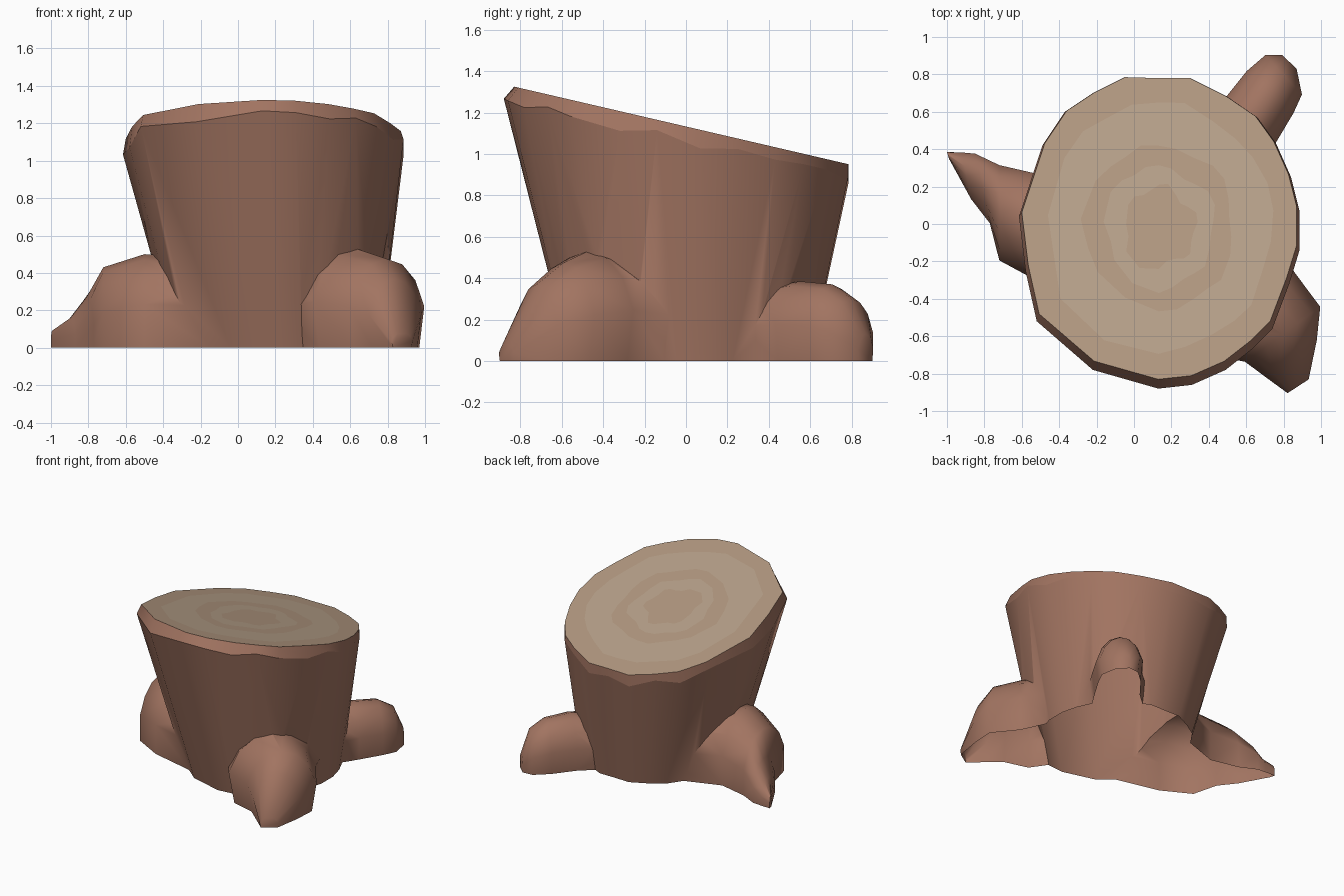
import bpy, bmesh, math
from mathutils import Vector

if "Cube" in bpy.data.objects:
    bpy.data.objects.remove(bpy.data.objects["Cube"])


def material(name, rgb):
    m = bpy.data.materials.new(name)
    m.diffuse_color = (*rgb, 1)
    m.use_nodes = True
    m.node_tree.nodes["Principled BSDF"].inputs["Base Color"].default_value = m.diffuse_color
    return m


bark = material("bark", (0.36, 0.175, 0.12))
wood_dark = material("dark_wood", (0.45, 0.32, 0.22))
wood_light = material("light_wood", (0.475, 0.36, 0.255))


def loft(name, rings, mats, bands=None):
    """Skin a list of equal-length rings, cap both ends; bands = material per strip."""
    bm = bmesh.new()
    vs = [[bm.verts.new(p) for p in r] for r in rings]
    n = len(rings[0])
    for k in range(len(vs) - 1):
        for i in range(n):
            j = (i + 1) % n
            f = bm.faces.new((vs[k][i], vs[k][j], vs[k + 1][j], vs[k + 1][i]))
            f.material_index = bands[k] if bands else 0
    bm.faces.new(vs[0])
    bm.faces.new(vs[-1]).material_index = bands[-1] if bands else 0
    bmesh.ops.recalc_face_normals(bm, faces=bm.faces)
    me = bpy.data.meshes.new(name)
    bm.to_mesh(me)
    bm.free()
    ob = bpy.data.objects.new(name, me)
    bpy.context.collection.objects.link(ob)
    for m in mats:
        me.materials.append(m)
    return ob


# Trunk: hewn outline, leaning out from the ground, cut on a slope
outline = [(0.13, -0.88), (-0.22, -0.78), (-0.52, -0.52), (-0.58, -0.25), (-0.615, 0.04),
           (-0.49, 0.42), (-0.37, 0.60), (-0.22, 0.70), (-0.05, 0.785), (0.13, 0.78),
           (0.30, 0.78), (0.50, 0.68), (0.66, 0.57), (0.76, 0.43), (0.84, 0.25),
           (0.885, 0.07), (0.885, -0.14), (0.83, -0.32), (0.74, -0.56), (0.63, -0.67),
           (0.49, -0.78), (0.31, -0.86)]
depth = [.07, .105, .07, .12, .09, .06, .09, .05, .09, .06, .08, .05, .05, .06, .05,
         .09, .05, .095, .08, .06, .09, .075]


def cut_z(y):
    return 1.325 - 0.232 * (y + 0.83)


DROP = -0.05   # the solids run slightly below ground and are trimmed open there
base = [(0.22 + 0.71 * (x - 0.135), 0.02 + 0.68 * (y + 0.05), DROP) for x, y in outline]
shoulder = [(x, y, cut_z(y) - d) for (x, y), d in zip(outline, depth)]
rim = [(0.135 + 0.98 * (x - 0.135), 0.78 - 0.97 * (0.78 - y)) for x, y in outline]
rings = [base, shoulder, [(x, y, cut_z(y)) for x, y in rim]]

# Growth rings: wavy insets of the rim lying in the cut
for s, wave, phase in ((0.82, 0.02, 0.4), (0.54, 0.04, 2.0), (0.40, 0.06, 1.1), (0.26, 0.11, 0.2)):
    ring = []
    for i, (x, y) in enumerate(rim):
        t = 2 * math.pi * i / len(rim)
        k = s * (1 + wave * (math.sin(5 * t + phase) + 0.5 * math.sin(3 * t + 2 * phase)))
        px, py = 0.135 + k * (x - 0.135), -0.02 + k * (y + 0.02)
        ring.append((px, py, cut_z(py)))
    rings.append(ring)
stump = loft("stump", rings, [bark, wood_dark, wood_light], [0, 0, 1, 2, 1, 2, 1])


# Roots: squarish arches standing on the ground between two side points
def root(name, sections, tuck=0.97, sides=9):
    rings = []
    for ax, ay, bx, by, h in sections:
        a, b = Vector((ax, ay, 0)), Vector((bx, by, 0))
        mid, half = (a + b) / 2, (a - b) / 2
        ring = [mid + half * tuck + Vector((0, 0, DROP))]
        for i in range(sides):
            t = math.pi * i / (sides - 1)
            end = i in (0, sides - 1)
            c = math.cos(t) * (tuck if end else 1.06)
            ring.append(mid + half * c + Vector((0, 0, 0 if end else h * math.sin(t) ** 0.8)))
        ring.append(mid - half * tuck + Vector((0, 0, DROP)))
        rings.append(ring)
    return loft(name, rings, [bark])


roots = [
    root("left_root", [(-0.14, 0.40, -0.10, -0.42, 0.48),
                       (-0.50, 0.27, -0.50, -0.32, 0.50),
                       (-0.72, 0.32, -0.72, -0.20, 0.43),
                       (-0.85, 0.38, -0.77, 0.00, 0.27),
                       (-0.92, 0.385, -0.87, 0.13, 0.16),
                       (-1.00, 0.385, -0.99, 0.35, 0.09)]),
    root("front_right_root", [(0.74, 0.02, 0.20, -0.42, 0.45),
                              (0.86, -0.25, 0.40, -0.70, 0.53),
                              (1.00, -0.44, 0.59, -0.74, 0.475),
                              (0.98, -0.62, 0.70, -0.82, 0.37),
                              (0.935, -0.83, 0.82, -0.905, 0.08)], 0.85),
    root("back_right_root", [(0.62, 0.20, 0.26, 0.48, 0.35),
                             (0.76, 0.43, 0.48, 0.67, 0.385),
                             (0.855, 0.59, 0.60, 0.82, 0.37),
                             (0.90, 0.69, 0.70, 0.905, 0.30),
                             (0.87, 0.83, 0.79, 0.905, 0.13)], 0.88)]

# Grow the roots into the trunk as one shell
bpy.ops.object.select_all(action='DESELECT')
stump.select_set(True)
bpy.context.view_layer.objects.active = stump
for r in roots:
    mod = stump.modifiers.new("join", 'BOOLEAN')
    mod.operation, mod.solver, mod.object = 'UNION', 'EXACT', r
    bpy.ops.object.modifier_apply(modifier=mod.name)
    bpy.data.objects.remove(r)

# Open underside at ground level
bm = bmesh.new()
bm.from_mesh(stump.data)
bmesh.ops.bisect_plane(bm, geom=bm.verts[:] + bm.edges[:] + bm.faces[:], dist=1e-5,
                       plane_co=(0, 0, 0), plane_no=(0, 0, 1), clear_inner=True)
bm.to_mesh(stump.data)
bm.free()
bpy.ops.object.shade_smooth_by_angle(angle=math.radians(60))

# Crisp edges along the hewn shoulder and around the cut
for e in stump.data.edges:
    a, b = (stump.data.vertices[v].co for v in e.vertices)
    for ring in rings[1:3]:
        if all(any((p - Vector(q)).length < 1e-3 for q in ring) for p in (a, b)):
            e.use_edge_sharp = True
